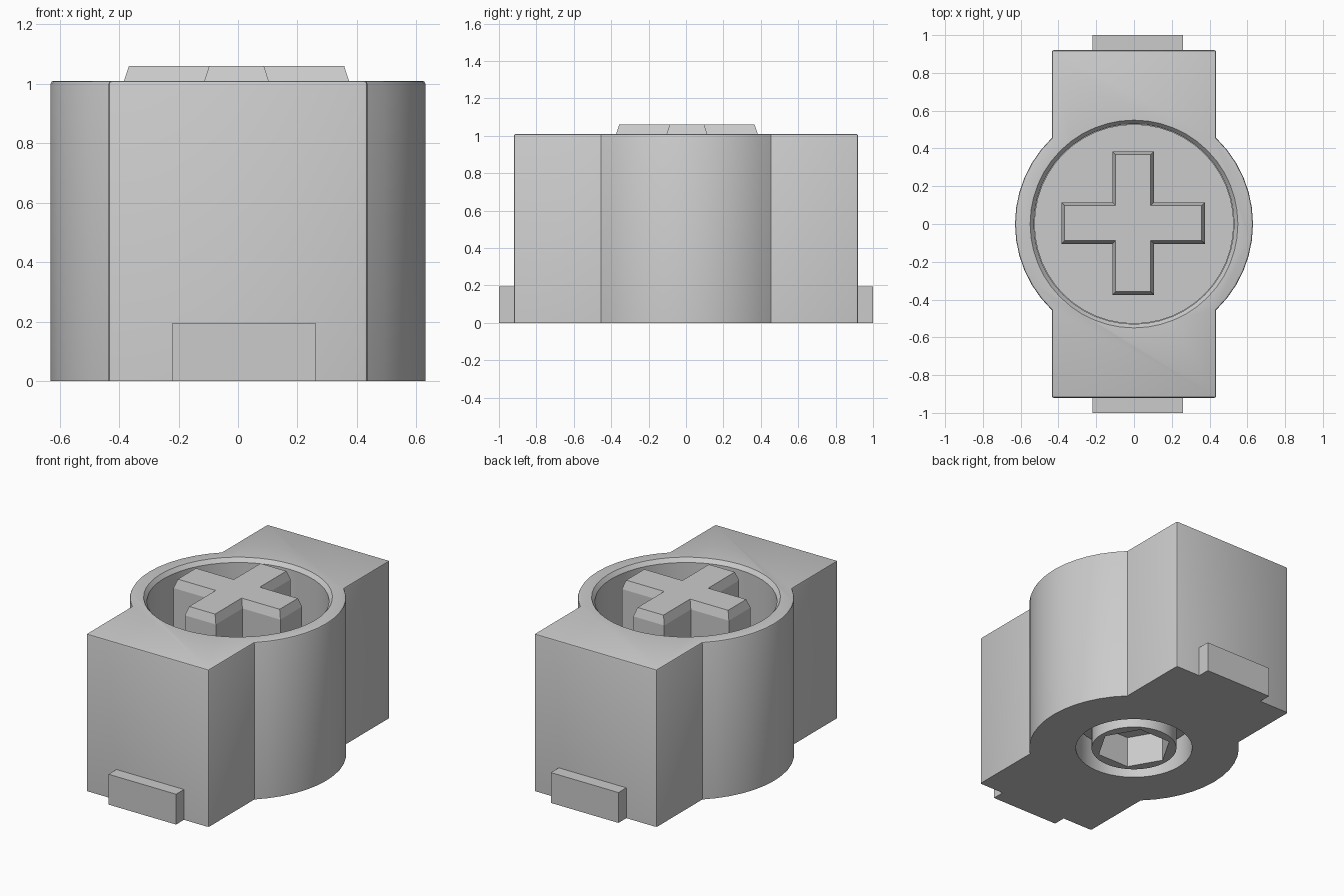
import bpy, bmesh, math
from mathutils import Matrix

cube = bpy.data.objects.get("Cube")
if cube:
    bpy.data.objects.remove(cube)

HEIGHT, FLOOR = 1.01, 0.3
HALF_W, HALF_D, BARREL_R = 0.435, 0.92, 0.63

grey = bpy.data.materials.new("light_grey")
grey.use_nodes = True
colour = (0.6, 0.6, 0.6, 1)
grey.diffuse_color = colour
grey.node_tree.nodes["Principled BSDF"].inputs["Base Color"].default_value = colour


def finish(name, bm):
    bmesh.ops.recalc_face_normals(bm, faces=bm.faces[:])
    mesh = bpy.data.meshes.new(name)
    bm.to_mesh(mesh)
    bm.free()
    mesh.materials.append(grey)
    obj = bpy.data.objects.new(name, mesh)
    bpy.context.scene.collection.objects.link(obj)
    return obj


def extrude(outline, z0, z1):
    """Solid prism from a 2D outline."""
    bm = bmesh.new()
    face = bm.faces.new([bm.verts.new((x, y, z0)) for x, y in outline])
    top = bmesh.ops.extrude_face_region(bm, geom=[face])["geom"]
    bmesh.ops.translate(bm, vec=(0, 0, z1 - z0),
                        verts=[v for v in top if isinstance(v, bmesh.types.BMVert)])
    bmesh.ops.recalc_face_normals(bm, faces=bm.faces[:])
    return bm


def ring(radius, sides):
    return [(radius * math.cos(math.tau * i / sides), radius * math.sin(math.tau * i / sides))
            for i in range(sides)]


def lathe(profile, sides=48):
    """Closed solid of revolution from (radius, z) points, bottom to top."""
    bm = bmesh.new()
    loops = [[bm.verts.new((x, y, z)) for x, y in ring(r, sides)] for r, z in profile]
    for low, high in zip(loops, loops[1:]):
        for i in range(sides):
            j = (i + 1) % sides
            bm.faces.new((low[i], low[j], high[j], high[i]))
    bm.faces.new(loops[0][::-1])
    bm.faces.new(loops[-1])
    return bm


def cut(target, cutter):
    mod = target.modifiers.new("cut", "BOOLEAN")
    mod.operation, mod.solver, mod.object = "DIFFERENCE", "EXACT", cutter
    bpy.context.view_layer.update()
    graph = bpy.context.evaluated_depsgraph_get()
    result = bpy.data.meshes.new_from_object(target.evaluated_get(graph))
    target.modifiers.clear()
    target.data = result
    bpy.data.objects.remove(cutter)


def smooth(obj):
    bpy.ops.object.select_all(action="DESELECT")
    obj.select_set(True)
    bpy.context.view_layer.objects.active = obj
    bpy.ops.object.shade_smooth_by_angle(angle=math.radians(25))


# Housing: block merged with a central barrel, softened top and corner edges
start = math.acos(HALF_W / BARREL_R)
steps = 12
arc = [-start + 2 * start * i / steps for i in range(steps + 1)]
half = [(HALF_W, -HALF_D)]
half += [(BARREL_R * math.cos(a), BARREL_R * math.sin(a)) for a in arc]
half += [(HALF_W, HALF_D)]
bm = extrude(half + [(-x, -y) for x, y in half], 0, HEIGHT)


def softened(edge):
    a, b = (v.co for v in edge.verts)
    on_top = min(a.z, b.z) > HEIGHT - 0.001
    corner = min(abs(a.y), abs(b.y)) > HALF_D - 0.001 and abs(a.x - b.x) < 0.001
    return on_top or corner


bmesh.ops.bevel(bm, geom=[e for e in bm.edges if softened(e)], offset=0.01,
                segments=2, profile=0.5, affect="EDGES")
housing = finish("housing", bm)

# Stepped bore: wide chamfered well above, narrower opening below
bore = finish("bore", lathe([(0.35, -0.1), (0.35, 0.2), (0.53, 0.2), (0.53, HEIGHT - 0.025),
                             (0.55, HEIGHT), (0.55, HEIGHT + 0.1)]))
cut(housing, bore)
smooth(housing)

# Rotor: disc closing the well, with a hub that has a hexagonal socket
rotor = finish("rotor", lathe([(0.255, 0), (0.255, 0.21), (0.528, 0.21), (0.528, FLOOR)]))
cut(rotor, finish("hex_socket", extrude(ring(0.225, 6), -0.1, 0.2)))
smooth(rotor)

# Cross-shaped knob with chamfered top
ARM, WIDE = 0.38, 0.11
quarter = [(ARM, -WIDE), (ARM, WIDE), (WIDE, WIDE)]
cross = []
for k in range(4):
    turn = Matrix.Rotation(k * math.pi / 2, 2)
    for x, y in quarter:
        cross.append((turn[0][0] * x + turn[0][1] * y, turn[1][0] * x + turn[1][1] * y))
bm = extrude(cross, FLOOR - 0.02, HEIGHT - 0.005)
top = max(bm.faces, key=lambda f: f.calc_center_median().z)
bmesh.ops.inset_region(bm, faces=[top], thickness=0.018, use_even_offset=True)
bmesh.ops.translate(bm, verts=top.verts[:], vec=(0, 0, 0.055))
bmesh.ops.translate(bm, verts=bm.verts[:], vec=(-0.005, 0.005, 0))
finish("cross_knob", bm)

# Terminal tabs at the foot of both ends
for name, side in (("front_tab", -1), ("back_tab", 1)):
    near, far = side * (HALF_D - 0.02), side
    finish(name, extrude([(-0.22, near), (0.26, near), (0.26, far), (-0.22, far)], 0, 0.195))
